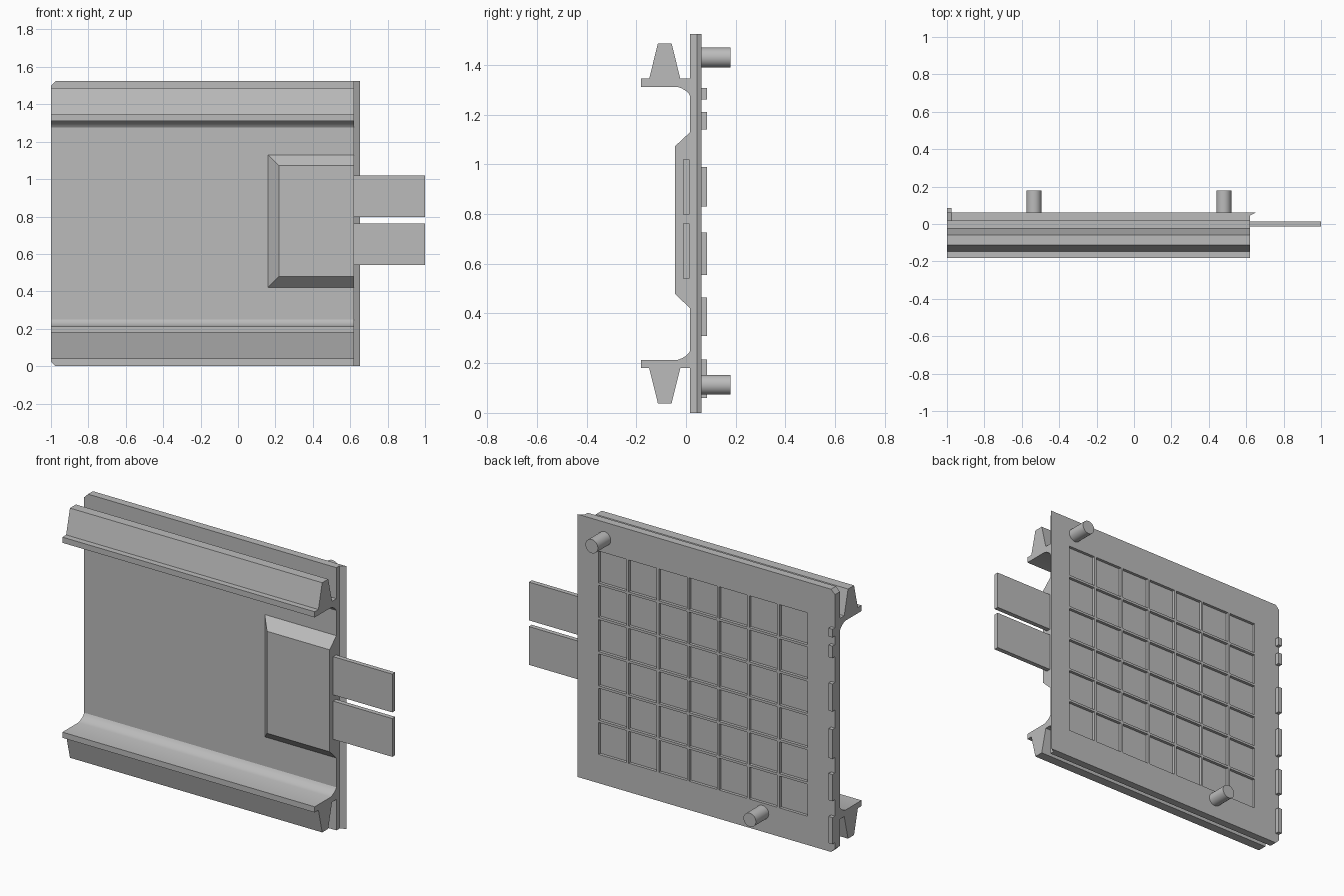
import bpy
import bmesh
import math
from mathutils import Vector

default = bpy.data.objects.get("Cube")
if default:
    bpy.data.objects.remove(default, do_unlink=True)

HEIGHT = 1.525
LEFT_END, RIGHT_END = -1.0, 0.62
FRONT, BACK = 0.017, 0.062

grey = bpy.data.materials.new("plain grey")
grey.use_nodes = True
colour = (0.5, 0.5, 0.5, 1)
grey.diffuse_color = colour
grey.node_tree.nodes["Principled BSDF"].inputs["Base Color"].default_value = colour


def finish(name, bm):
    bmesh.ops.recalc_face_normals(bm, faces=bm.faces[:])
    mesh = bpy.data.meshes.new(name)
    bm.to_mesh(mesh)
    bm.free()
    mesh.materials.append(grey)
    obj = bpy.data.objects.new(name, mesh)
    bpy.context.collection.objects.link(obj)
    return obj


def smooth(obj):
    bpy.ops.object.select_all(action="DESELECT")
    obj.select_set(True)
    bpy.context.view_layer.objects.active = obj
    bpy.ops.object.shade_smooth_by_angle(angle=math.radians(35))


def add_prism(bm, profile, axis, start, end):
    """Extrude a 2D profile along an axis; the profile uses the other two axes in order."""
    def place(point, along):
        co = list(point)
        co.insert(axis, along)
        return bm.verts.new(co)
    face = bm.faces.new([place(p, start) for p in profile])
    step = Vector((0, 0, 0))
    step[axis] = end - start
    result = bmesh.ops.extrude_face_region(bm, geom=[face], use_keep_orig=True)
    moved = [v for v in result["geom"] if isinstance(v, bmesh.types.BMVert)]
    bmesh.ops.translate(bm, verts=moved, vec=step)
    return moved


def prism(name, profile, axis, start, end):
    bm = bmesh.new()
    add_prism(bm, profile, axis, start, end)
    return finish(name, bm)


def rectangle(a0, a1, b0, b1):
    return [(a0, b0), (a1, b0), (a1, b1), (a0, b1)]


def box(name, x0, x1, y0, y1, z0, z1):
    return prism(name, rectangle(y0, y1, z0, z1), 0, x0, x1)


# Main plate with two clipped corners
clip = 0.025
plate = prism("main_plate", [
    (LEFT_END + clip, 0), (RIGHT_END, 0), (RIGHT_END, HEIGHT),
    (LEFT_END + clip, HEIGHT), (LEFT_END, HEIGHT - clip), (LEFT_END, clip)],
    1, FRONT, BACK)

# Grid of shallow pockets cut in the back
columns, rows, rib, depth = 7, 6, 0.014, 0.017
grid_x, grid_z = -0.83, 0.16
pitch_x, pitch_z = 0.1936, 0.199
bm = bmesh.new()
for c in range(columns):
    for r in range(rows):
        x, z = grid_x + c * pitch_x, grid_z + r * pitch_z
        add_prism(bm, rectangle(x + rib / 2, x + pitch_x - rib / 2,
                                z + rib / 2, z + pitch_z - rib / 2),
                  1, BACK - depth, BACK + 0.05)
cutter = finish("pocket_cutter", bm)
cutter.hide_render = True
cutter.hide_viewport = True
cut = plate.modifiers.new("pockets", "BOOLEAN")
cut.operation = "DIFFERENCE"
cut.solver = "EXACT"
cut.object = cutter
bpy.context.view_layer.objects.active = plate
bpy.ops.object.modifier_apply(modifier=cut.name)
bpy.data.objects.remove(cutter, do_unlink=True)

# Thin tapered lip along the connector edge
prism("edge_lip", [(RIGHT_END, 0.045), (0.652, BACK), (RIGHT_END, BACK)], 2, 0, HEIGHT)

# Two mirrored rails: shelf, tapered ridge and a rounded fillet into the plate
rail = [(FRONT, 1.345), (-0.023, 1.345), (-0.058, 1.487), (-0.113, 1.487),
        (-0.148, 1.345), (-0.182, 1.345), (-0.182, 1.312), (-0.035, 1.312),
        (-0.018, 1.306), (-0.002, 1.297), (0.01, 1.286), (FRONT, 1.275)]
smooth(prism("upper_rail", rail, 0, LEFT_END, RIGHT_END))
lower = [(y, HEIGHT - z) for y, z in rail]
smooth(prism("lower_rail", lower, 0, LEFT_END, RIGHT_END))

# Raised housing with three sloped sides
bm = bmesh.new()
add_prism(bm, [(FRONT, 0.42), (FRONT, 1.13), (-0.045, 1.072), (-0.045, 0.48)],
          0, 0.16, RIGHT_END)
for v in bm.verts:
    if v.co.x < 0.3 and v.co.y < 0:
        v.co.x = 0.218
finish("housing", bm)

# Flat connector tabs
for name, low, high in (("lower_tab", 0.54, 0.762), ("upper_tab", 0.798, 1.02)):
    box(name, 0.6, 1.0, -0.013, 0.014, low, high)

# Round locating pins on the back
for name, x, z in (("upper_pin", 0.48, 1.43), ("lower_pin", -0.535, 0.113)):
    circle = [(x + 0.04 * math.cos(math.tau * i / 32),
               z + 0.04 * math.sin(math.tau * i / 32)) for i in range(32)]
    smooth(prism(name, circle, 1, BACK - 0.005, 0.18))

# Row of small keys along the other edge
keys = [(0.06, 0.215), (0.31, 0.465), (0.555, 0.725), (0.83, 0.99), (1.14, 1.21), (1.26, 1.308)]
for i, (low, high) in enumerate(keys):
    box(f"edge_key_{i + 1}", LEFT_END, LEFT_END + 0.025, 0.02, 0.085, low, high)
